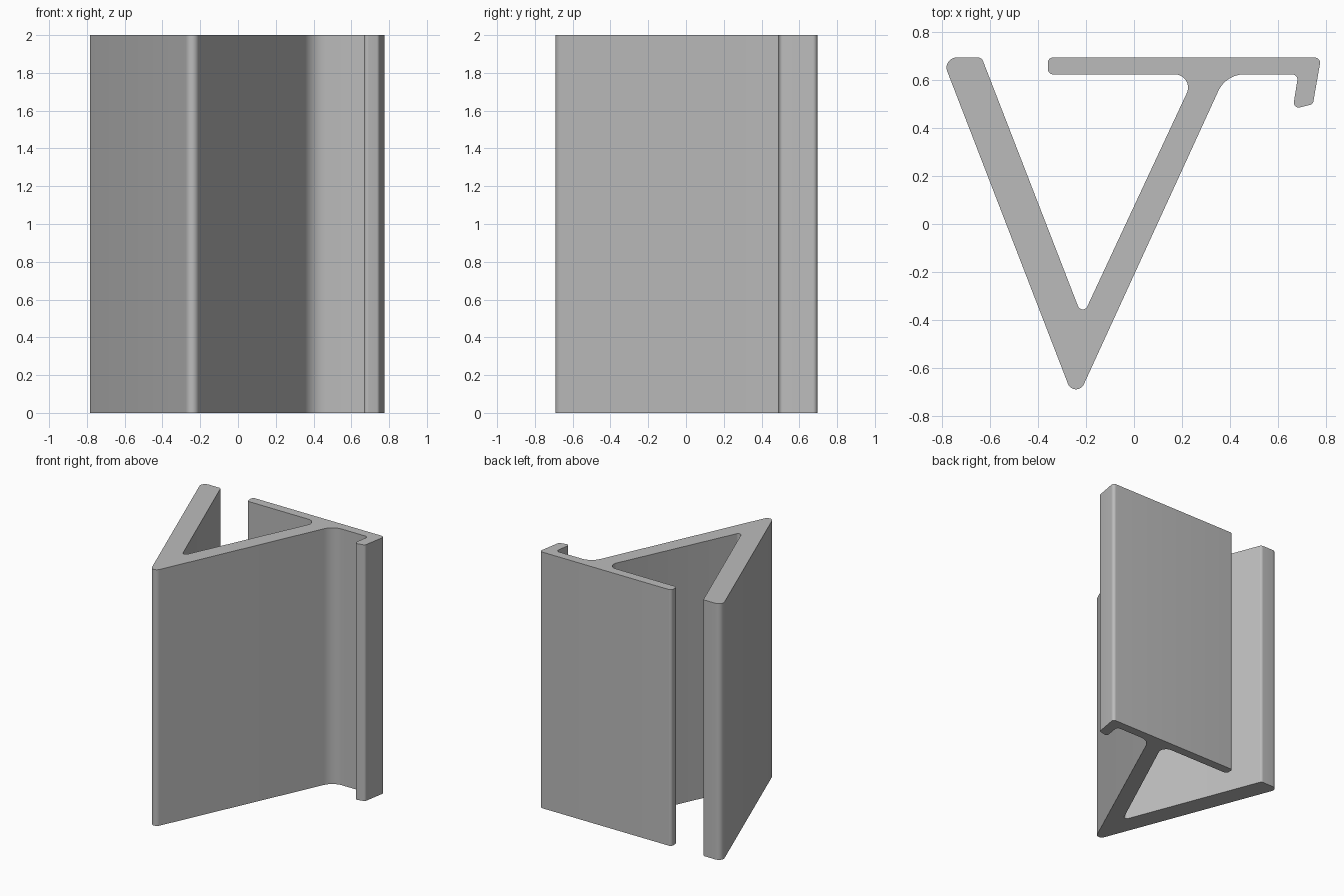
import bpy, bmesh, math
from mathutils import Vector

old = bpy.data.objects.get("Cube")
if old:
    bpy.data.objects.remove(old, do_unlink=True)

HEIGHT = 2.0

# Sharp corners of the cross-section with fillet radius (x, y, radius), counterclockwise
CORNERS = [
    (-0.245, -0.747, 0.036),  # outer point of the V
    (0.384, 0.625, 0.12),     # right leg into plate underside
    (0.686, 0.625, 0.022),    # inside of hook
    (0.663, 0.480, 0.02),     # hook tip
    (0.747, 0.500, 0.018),
    (0.781, 0.695, 0.022),    # plate ends
    (-0.36, 0.695, 0.022),
    (-0.36, 0.625, 0.022),
    (0.257, 0.625, 0.055),    # plate underside into right leg
    (-0.216, -0.389, 0.021),  # inner point of the V
    (-0.636, 0.695, 0.022),   # top of left leg
    (-0.802, 0.695, 0.042),
]


def fillet(prev, corner, nxt, radius, steps=10):
    """Points of an arc that rounds one corner."""
    a, b = (prev - corner).normalized(), (nxt - corner).normalized()
    half = a.angle(b) / 2
    centre = corner + (a + b).normalized() * radius / math.sin(half)
    start = corner + a * radius / math.tan(half) - centre
    end = corner + b * radius / math.tan(half) - centre
    sweep = start.angle(end)
    return [centre + (start * math.sin(sweep * (1 - i / steps))
                      + end * math.sin(sweep * i / steps)) / math.sin(sweep)
            for i in range(steps + 1)]


# Rounded outline
points = [Vector((x, y)) for x, y, r in CORNERS]
outline = []
for i, (x, y, r) in enumerate(CORNERS):
    outline += fillet(points[i - 1], points[i], points[(i + 1) % len(points)], r)

# Extrude the outline upward
bm = bmesh.new()
base = bm.faces.new([bm.verts.new((p.x, p.y, 0)) for p in outline])
extruded = bmesh.ops.extrude_face_region(bm, geom=[base], use_keep_orig=True)
top = [v for v in extruded["geom"] if isinstance(v, bmesh.types.BMVert)]
bmesh.ops.translate(bm, verts=top, vec=(0, 0, HEIGHT))
bmesh.ops.recalc_face_normals(bm, faces=bm.faces)
mesh = bpy.data.meshes.new("bracket_profile")
bm.to_mesh(mesh)
bm.free()

bracket = bpy.data.objects.new("bracket_profile", mesh)
bpy.context.collection.objects.link(bracket)

# Plain grey finish
grey = bpy.data.materials.new("plain_grey")
grey.use_nodes = True
colour = (0.5, 0.5, 0.5, 1)
grey.diffuse_color = colour
grey.node_tree.nodes["Principled BSDF"].inputs["Base Color"].default_value = colour
mesh.materials.append(grey)

# Smooth fillets, sharp end caps
bpy.context.view_layer.objects.active = bracket
bracket.select_set(True)
bpy.ops.object.shade_smooth_by_angle(angle=math.radians(30))
